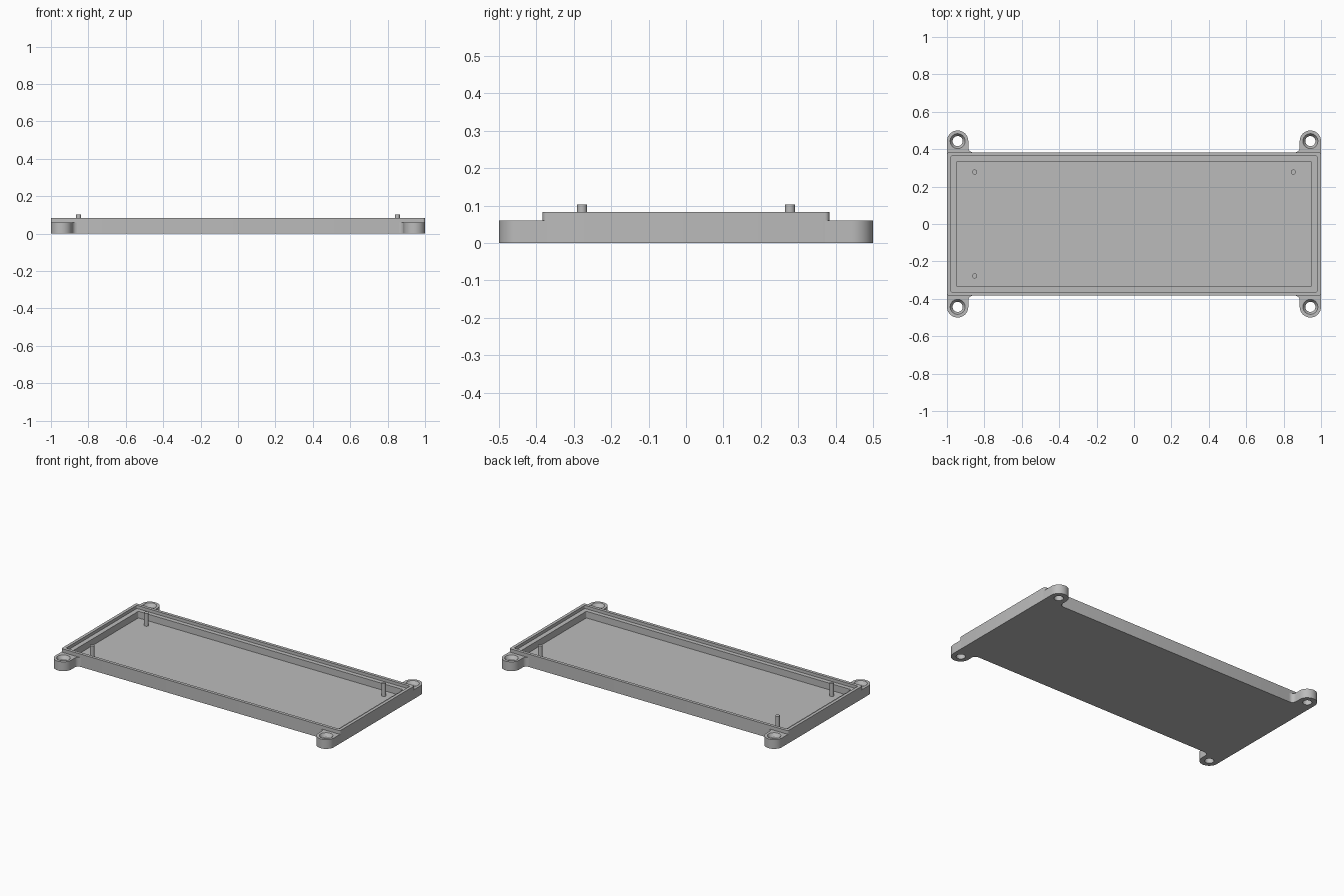
import bpy, bmesh, math

if "Cube" in bpy.data.objects:
    bpy.data.objects.remove(bpy.data.objects["Cube"])

grey = bpy.data.materials.new("plain grey")
grey.diffuse_color = (0.5, 0.5, 0.5, 1)
grey.use_nodes = True
grey.node_tree.nodes["Principled BSDF"].inputs["Base Color"].default_value = grey.diffuse_color


def finish(bm, name):
    """Turn a bmesh into a named object, smooth on curves and sharp on edges."""
    bmesh.ops.recalc_face_normals(bm, faces=bm.faces)
    me = bpy.data.meshes.new(name)
    bm.to_mesh(me)
    bm.free()
    me.materials.append(grey)
    me.shade_smooth()
    me.set_sharp_from_angle(angle=math.radians(30))
    ob = bpy.data.objects.new(name, me)
    bpy.context.collection.objects.link(ob)
    return ob


def arc(cx, cy, r, a0, a1, n):
    return [(cx + r * math.cos(math.radians(a0 + (a1 - a0) * i / n)),
             cy + r * math.sin(math.radians(a0 + (a1 - a0) * i / n)))
            for i in range(n + 1)]


def rounded_rect(hx, hy, r):
    pts = []
    for i, (sx, sy) in enumerate([(1, 1), (-1, 1), (-1, -1), (1, -1)]):
        pts += arc(sx * (hx - r), sy * (hy - r), r, i * 90, i * 90 + 90, 5)
    return pts


def ring(bm, pts, z):
    return [bm.verts.new((x, y, z)) for x, y in pts]


def bridge(bm, a, b):
    n = len(a)
    for i in range(n):
        bm.faces.new((a[i], a[(i + 1) % n], b[(i + 1) % n], b[i]))


# Tray: outer wall, rim, recessed ledge, inner wall and floor
bm = bmesh.new()
sections = [(1.0, 0.383, 0.012, 0.0), (1.0, 0.383, 0.012, 0.083),
            (0.98, 0.363, 0.008, 0.083), (0.98, 0.363, 0.008, 0.063),
            (0.95, 0.335, 0.008, 0.063), (0.95, 0.335, 0.008, 0.02)]
rings = [ring(bm, rounded_rect(hx, hy, r), z) for hx, hy, r, z in sections]
for a, b in zip(rings, rings[1:]):
    bridge(bm, a, b)
bm.faces.new(rings[0])
bm.faces.new(rings[-1])
finish(bm, "tray")

# Mounting ears: filleted tab with a countersunk hole, mirrored to all corners
CX, CY, R, F = 0.943, 0.443, 0.057, 0.026
outline = [(1.0, 0.368)] + arc(CX, CY, R, 0, 180, 24)
outline += arc(CX - R - F, 0.383 + F, F, 0, -90, 8) + [(CX - R - F, 0.368)]
bm = bmesh.new()
low, high = ring(bm, outline, 0.0), ring(bm, outline, 0.06)
bridge(bm, low, high)
hole = [ring(bm, arc(CX, CY, r, 0, 360, 32)[:-1], z)
        for r, z in [(0.027, 0.0), (0.027, 0.04), (0.04, 0.06)]]
for a, b in zip(hole, hole[1:]):
    bridge(bm, a, b)
for loop, inner in ((low, hole[0]), (high, hole[-1])):
    edges = [bm.edges.get((lp[i - 1], lp[i]))
             for lp in (loop, inner) for i in range(len(lp))]
    bmesh.ops.triangle_fill(bm, use_beauty=True, use_dissolve=False, edges=edges)
ears = finish(bm, "mounting_ears")
mirror = ears.modifiers.new("four corners", 'MIRROR')
mirror.use_axis = (True, True, False)
mirror.use_mirror_merge = False

# Locating pins in three of the corners
for name, x, y in (("pin_back_left", -0.852, 0.278),
                   ("pin_back_right", 0.852, 0.278),
                   ("pin_front_left", -0.852, -0.278)):
    bm = bmesh.new()
    circle = arc(x, y, 0.0135, 0, 360, 24)[:-1]
    base, top = ring(bm, circle, 0.015), ring(bm, circle, 0.103)
    bridge(bm, base, top)
    bm.faces.new(base)
    bm.faces.new(top)
    finish(bm, name)
